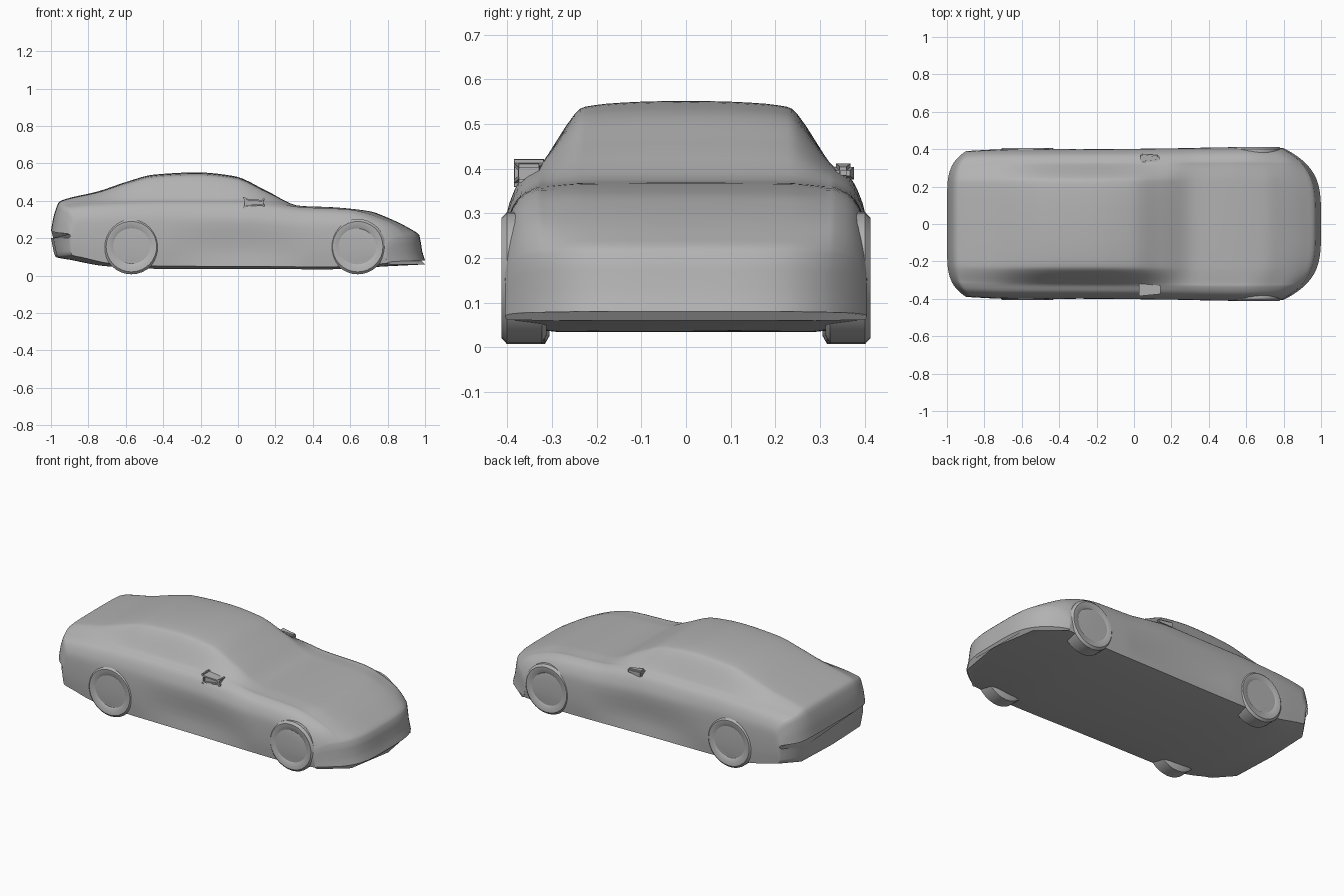
import bpy
import bmesh
import math
from mathutils import Vector

default_cube = bpy.data.objects.get("Cube")
if default_cube:
    bpy.data.objects.remove(default_cube, do_unlink=True)

# One plain grey for the whole model
grey = bpy.data.materials.new("plain grey")
grey.use_nodes = True
grey_value = (0.45, 0.45, 0.45, 1)
grey.diffuse_color = grey_value
grey.node_tree.nodes["Principled BSDF"].inputs["Base Color"].default_value = grey_value


def make_object(name, bm, angle=35):
    """Turn a bmesh into a shaded, coloured object."""
    bmesh.ops.recalc_face_normals(bm, faces=bm.faces)
    mesh = bpy.data.meshes.new(name)
    bm.to_mesh(mesh)
    bm.free()
    obj = bpy.data.objects.new(name, mesh)
    bpy.context.collection.objects.link(obj)
    mesh.materials.append(grey)
    bpy.ops.object.select_all(action="DESELECT")
    obj.select_set(True)
    bpy.context.view_layer.objects.active = obj
    bpy.ops.object.shade_smooth_by_angle(angle=math.radians(angle))
    return obj


def sample(keys, x):
    """Smooth curve through (x, value) keys without overshoot."""
    x = min(max(x, keys[0][0]), keys[-1][0])
    slopes = [(b[1] - a[1]) / (b[0] - a[0]) for a, b in zip(keys, keys[1:])]

    def tangent(i):
        if i == 0:
            return slopes[0]
        if i == len(slopes):
            return slopes[-1]
        p, q = slopes[i - 1], slopes[i]
        return 2 * p * q / (p + q) if p * q > 0 else 0

    for i, (a, b) in enumerate(zip(keys, keys[1:])):
        if x <= b[0]:
            span = b[0] - a[0]
            t = (x - a[0]) / span
            rise = b[1] - a[1]
            ease = t * t * (3 - 2 * t)
            start = tangent(i) * span * t * (1 - t) ** 2
            end = tangent(i + 1) * span * t * t * (t - 1)
            return a[1] + rise * ease + start + end
    return keys[-1][1]


def spline(points, steps):
    """Rounded curve through a list of points."""
    pts = [Vector(p) for p in points]
    pts = [2 * pts[0] - pts[1]] + pts + [2 * pts[-1] - pts[-2]]
    out = []
    for p, a, b, q in zip(pts, pts[1:], pts[2:], pts[3:]):
        for s in range(steps):
            t = s / steps
            out.append(0.5 * (2 * a + (b - p) * t + (2 * p - 5 * a + 4 * b - q) * t ** 2
                              + (3 * a - p - 3 * b + q) * t ** 3))
    return out + [pts[-2]]


# Body lines along the length: centre top, belt line, floor and half width
TOP = [(-1, .24), (-.985, .32), (-.955, .395), (-.92, .41), (-.75, .45), (-.6, .5), (-.45, .54),
       (-.22, .552), (-.02, .532), (.15, .455), (.33, .373), (.5, .366), (.7, .345),
       (.8, .31), (.93, .245), (.97, .215), (.985, .13), (1, .08)]
BELT = [(-1, .23), (-.985, .305), (-.955, .37), (-.7, .395), (-.4, .405), (0, .405),
        (.2, .385), (.33, .365), (.6, .352), (.8, .305), (.97, .21), (.985, .125), (1, .078)]
FLOOR = [(-1, .2), (-.975, .1), (-.9, .085), (-.7, .05), (-.4, .036), (.5, .034),
         (.8, .05), (1, .06)]
WIDTH = [(-1, .39), (-.7, .4), (-.2, .402), (.6, .41), (1, .405)]


def section(x):
    """Closed ring of points across the body at one station."""
    top, belt, floor, wide = (sample(k, x) for k in (TOP, BELT, FLOOR, WIDTH))
    side, cabin = belt - floor, top - belt
    # shallow hollow along the doors
    hollow = 0.014 * max(0, 1 - (x / 0.38) ** 2)
    lower = [(.985, .04), (1, .3), (.995, .66), (.965, .82), (.905, .94), (.82, 1)]
    upper = [(.765, .2), (.62, .8), (.52, .93), (.27, .985), (0, 1)]
    pts = [(wide * y - (hollow if i == 1 else 0), floor + side * z)
           for i, (y, z) in enumerate(lower)]
    pts += [(wide * y, belt + cabin * z) for y, z in upper]
    half = [Vector((0, floor)), Vector((wide * .7, floor))] + spline(pts, 3)
    ring = half + [Vector((-p.x, p.y)) for p in half[-2:0:-1]]
    # round off the nose and tail in plan
    nose = max(0, (x - .4) / .6) ** 2
    tail = max(0, (-x - .4) / .6) ** 2
    result = []
    for p in ring:
        r = abs(p.x) / .4
        result.append((x - .19 * nose * r ** 4 + .12 * tail * r ** 6, p.x, p.y))
    return result


# Body shell, lofted with closer stations towards both ends
stations = [math.sin(math.pi * (i / 90 - .5)) for i in range(91)]
bm = bmesh.new()
rings = [[bm.verts.new(p) for p in section(x)] for x in stations]
for a, b in zip(rings, rings[1:]):
    for i in range(len(a)):
        j = (i + 1) % len(a)
        bm.faces.new((a[i], a[j], b[j], b[i]))
for ring in (rings[0], rings[-1]):
    bm.faces.new(ring)
make_object("car_body", bm)


def wheel(name, x, side, outer):
    """Tyre barely proud of the body, with a dished rim."""
    profile = [(0, .01), (.07, .008), (.09, .012), (.105, .002), (.135, 0),
               (.148, .012), (.148, .09), (.13, .1), (0, .1)]
    bm = bmesh.new()
    verts = [bm.verts.new((r, depth, 0)) for r, depth in profile]
    edges = [bm.edges.new(pair) for pair in zip(verts, verts[1:])]
    bmesh.ops.spin(bm, geom=verts + edges, axis=(0, 1, 0), cent=(0, 0, 0),
                   angle=math.tau, steps=32, use_duplicate=False)
    bmesh.ops.remove_doubles(bm, verts=bm.verts, dist=.0005)
    for v in bm.verts:
        v.co = (x + v.co.x, side * (outer - v.co.y), .155 + v.co.z)
    make_object(name, bm)


def mirror_pod(name, side):
    """Small door mirror, wedge shaped and tapering forwards."""
    bm = bmesh.new()
    bmesh.ops.create_cube(bm, size=1)
    for v in bm.verts:
        taper = .6 if v.co.x > 0 else 1
        v.co = (.085 + .1 * v.co.x, side * (.352 + .05 * v.co.y * taper),
                .39 + .045 * v.co.z * taper)
    bmesh.ops.bevel(bm, geom=bm.edges[:], offset=.008, segments=2, affect="EDGES")
    make_object(name, bm)


for label, side in (("left", 1), ("right", -1)):
    wheel("rear_wheel_" + label, -.57, side, .406)
    wheel("front_wheel_" + label, .64, side, .413)
    mirror_pod("door_mirror_" + label, side)
